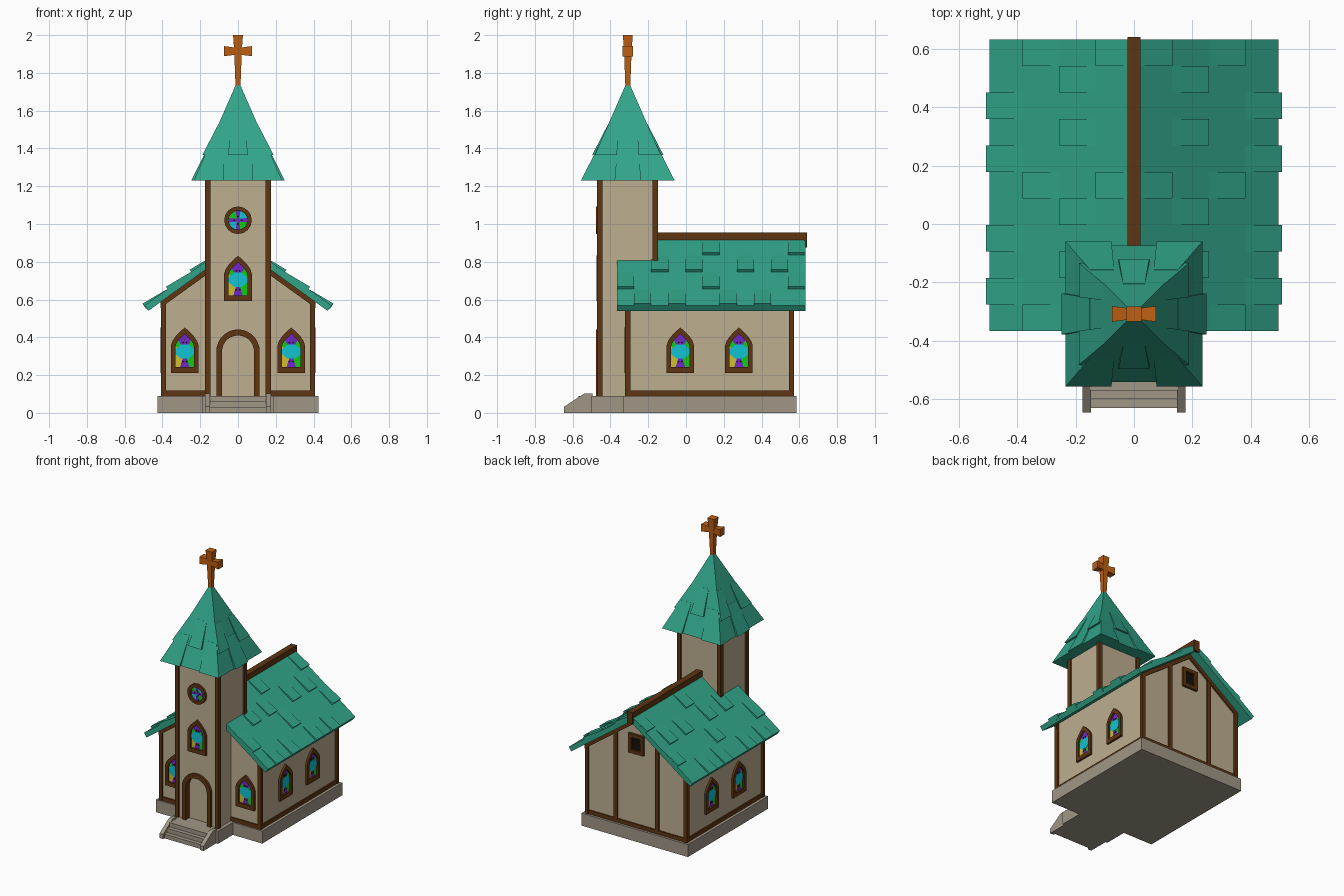
import bpy, bmesh, math
from mathutils import Matrix, Vector

if "Cube" in bpy.data.objects:
    bpy.data.objects.remove(bpy.data.objects["Cube"])

def mat(name, r, g, b):
    m = bpy.data.materials.new(name)
    m.diffuse_color = (r, g, b, 1)
    m.use_nodes = True
    m.node_tree.nodes["Principled BSDF"].inputs["Base Color"].default_value = m.diffuse_color
    return m

ROOF = mat("roof_green", 0.031, 0.375, 0.25)
WALL = mat("plaster_beige", 0.51, 0.425, 0.28)
WOOD = mat("timber_brown", 0.112, 0.036, 0.006)
CROSS = mat("cross_orange", 0.51, 0.115, 0.006)
STONE = mat("stone_grey", 0.35, 0.305, 0.24)
CYAN = mat("glass_cyan", 0.005, 0.55, 0.65)
YELLOW = mat("glass_yellow", 0.62, 0.52, 0.03)
GREEN = mat("glass_green", 0.006, 0.6, 0.006)
PURPLE = mat("glass_purple", 0.17, 0.02, 0.6)
DARK = mat("dark_lead", 0.008, 0.005, 0.003)
TY = -0.308  # tower centre y

def finish(name, bm, mats, M=None, normals=True):
    if normals:
        bmesh.ops.recalc_face_normals(bm, faces=bm.faces[:])
    if M:
        bm.transform(M)
    me = bpy.data.meshes.new(name)
    bm.to_mesh(me)
    bm.free()
    for m in mats:
        me.materials.append(m)
    ob = bpy.data.objects.new(name, me)
    bpy.context.collection.objects.link(ob)
    return ob

def hull(name, groups, m, M=None):
    """One object made of convex solids, one per point group."""
    bm = bmesh.new()
    for pts in groups:
        part = bmesh.new()
        for p in pts:
            part.verts.new(p)
        bmesh.ops.convex_hull(part, input=part.verts[:])
        bmesh.ops.dissolve_limit(part, angle_limit=0.01, verts=part.verts[:], edges=part.edges[:])
        bmesh.ops.recalc_face_normals(part, faces=part.faces[:])
        tmp = bpy.data.meshes.new("tmp")
        part.to_mesh(tmp)
        part.free()
        bm.from_mesh(tmp)
        bpy.data.meshes.remove(tmp)
    return finish(name, bm, [m], M, False)

def box(x0, x1, y0, y1, z0, z1):
    return [(x, y, z) for x in (x0, x1) for y in (y0, y1) for z in (z0, z1)]

def both(groups):
    """Add the copy mirrored in x."""
    return groups + [[(-p[0], p[1], p[2]) for p in g] for g in groups]

def extrude(outline, y0, y1):
    return [(x, y, z) for x, z in outline for y in (y0, y1)]

def ring(name, outer, inner, y0, y1, m, M, closed=True):
    bm = bmesh.new()
    n = len(outer)
    L = [[bm.verts.new((x, y, z)) for x, z in o] for o, y in
         ((outer, y0), (inner, y0), (inner, y1), (outer, y1))]
    for i in range(n if closed else n - 1):
        j = (i + 1) % n
        for a in range(4):
            b = (a + 1) % 4
            bm.faces.new((L[a][i], L[a][j], L[b][j], L[b][i]))
    if not closed:
        for i in (0, n - 1):
            bm.faces.new([l[i] for l in L])
    return finish(name, bm, [m], M)

def arch(w, z0, zs, z1, rounded=False):
    n = 7 if rounded else 4
    half = []
    for i in range(n):
        t = i / n
        if rounded:
            a = t * math.pi / 2
            half.append((w * math.cos(a), zs + (z1 - zs) * math.sin(a)))
        else:
            half.append((w * (1 - t ** 1.6), zs + (z1 - zs) * t))
    half = [(w, z0)] + half
    return half + [(0, z1)] + [(-x, z) for x, z in reversed(half)]

def fan(name, outline, c, rule, M, y):
    bm = bmesh.new()
    cv = bm.verts.new((0, y, c))
    vs = [bm.verts.new((x, y, z)) for x, z in outline]
    for i in range(len(vs)):
        a, b = vs[i], vs[(i + 1) % len(vs)]
        mid = (a.co + b.co) / 2
        bm.faces.new((cv, a, b)).material_index = rule(mid.x, mid.z - c)
    return finish(name, bm, [CYAN, GREEN, YELLOW, PURPLE], M, False)

def place(x, y, z, deg):
    return Matrix.Translation((x, y, z)) @ Matrix.Rotation(math.radians(deg), 4, 'Z')

def leads(name, spots, M):
    hull(name, [[(x + dx, y, z + dz) for y in (-0.0065, -0.003)
                 for dx, dz in ((-.006, 0), (.006, 0), (0, -.006), (0, .006))] for x, z in spots], DARK, M)

def window(M):
    ring("window_frame", arch(.073, 0, .145, .24), arch(.049, .03, .14, .205), -.015, .01, WOOD, M)
    def rule(x, z):
        if abs(x) < 0.4 * abs(z):
            return 3
        return 2 if x < 0 and z < 0 else 1
    out = arch(.05, .03, .14, .206) + [(-.025, .03), (.025, .03)]
    fan("window_glass", out, .112, rule, M, -.003)
    hexa = [(.05, .125), (.02, .15), (-.02, .15), (-.05, .125), (-.05, .1), (-.02, .075), (.02, .075), (.05, .1)]
    hull("window_glass_centre", [extrude(hexa, -.005, -.002)], CYAN, M)
    leads("window_leads", [(s * .009, z) for s in (-1, 1) for z in (.06, .16)], M)

# stone base, steps and cheeks
hull("stone_base", [box(-.425, .425, -.33, .585, 0, .09), box(-.19, .19, -.5, -.32, 0, .09)], STONE)
hull("front_steps", [box(-.15, .15, -.63 + .03 * i, -.49, 0, .03 * (i + 1)) for i in range(3)], STONE)
hull("step_cheeks", both([[(x, y, z) for x in (.147, .176) for y, z in
     ((-.645, 0), (-.645, .033), (-.54, .102), (-.495, .102), (-.495, 0))]]), STONE)

# nave and tower walls, doorway cut into the tower
hull("nave_walls", [extrude([(-.395, .09), (.395, .09), (.395, .595), (0, .88), (-.395, .595)], -.31, .56)], WALL)
tower = hull("tower_walls", [box(-.163, .163, -.46, -.155, .09, 1.235)], WALL)
cutter = hull("door_cutter", [extrude(arch(.09, .05, .32, .415, True), -.5, -.432)], WALL)
cutter.hide_render = True
bpy.context.view_layer.objects.active = tower
mod = tower.modifiers.new("doorway", 'BOOLEAN')
mod.object, mod.operation, mod.solver = cutter, 'DIFFERENCE', 'EXACT'
bpy.ops.object.modifier_apply(modifier=mod.name)
bpy.data.objects.remove(cutter)
ring("door_frame", arch(.115, .09, .325, .442, True), arch(.085, .09, .325, .41, True),
     -.477, -.431, WOOD, None, False)

# timber beams
hull("tower_posts", both([box(.145, .174, y, y + .03, .09, 1.235) for y in (-.471, -.177)]), WOOD)
hull("nave_posts", both([box(.382, .408, y, y + .027, .09, .6) for y in (-.322, .545)]), WOOD)
hull("sill_beams", both([box(.38, .405, -.31, .56, .09, .118), box(.16, .4, -.319, -.3, .09, .118)])
     + [box(-.4, .4, .55, .569, .09, .118)], WOOD)
def rafter(xa, y0, y1):
    return [(x, y, .884 - .72 * x - d) for x in (xa, .41) for y in (y0, y1) for d in (0, .033)]
hull("gable_rafters", both([rafter(.15, -.322, -.305), rafter(0, .555, .572)]), WOOD)
hull("back_posts", both([box(.15, .18, .55, .57, .09, .76)]), WOOD)

# stained windows
for s in (-1, 1):
    window(place(s * .282, -.31, .212, 0))
    for y in (-.03, .28):
        window(place(s * .395, y, .212, s * 90))
window(place(0, -.46, .592, 0))

# round tower window
M = place(0, -.46, 1.02, 0)
def circle(r, n=16):
    return [(r * math.cos(2 * math.pi * i / n), r * math.sin(2 * math.pi * i / n)) for i in range(n)]
ring("round_frame", circle(.073), circle(.05), -.016, .01, WOOD, M)
fan("round_glass", circle(.051), 0, lambda x, z: 0 if x * z > 0 else 1, M, -.003)
for i in range(2):
    hull("round_glass_bar", [extrude([(-.048, -.012), (-.048, .012), (0, .006), (0, -.006)], -.005, -.002),
         extrude([(.048, -.012), (.048, .012), (0, .006), (0, -.006)], -.005, -.002)],
         PURPLE, M @ Matrix.Rotation(math.radians(90 * i), 4, 'Y'))
leads("round_leads", [(.02, 0), (-.02, 0), (0, .02), (0, -.02)], M)

# small dark window in the back gable
M = place(0, .56, .695, 180)
sq = lambda w, h: [(w, -h), (w, h), (-w, h), (-w, -h)]
ring("attic_frame", sq(.06, .07), sq(.035, .045), -.018, .01, WOOD, M)
hull("attic_pane", [extrude(sq(.036, .046), -.004, .002)], DARK, M)

# nave roof: sloped slabs with raised shingles
def slope(x, y, lift):
    return (x + .584 * lift, y, .925 - .72 * x + .812 * lift)
slabs = [[slope(x, y, l) for x in xs for y in ys for l in (0, -.035)]
         for xs, ys in (((0, .495), (-.16, .632)), ((.15, .495), (-.366, -.16)))]
hull("nave_roof", both(slabs), ROOF)
tiles = []
for row, cols in enumerate(((5, 10), (2, 4, 7, 9), (0, 5, 10), (1, 3, 6, 8))):
    for k in cols:
        y0 = -.366 + .0907 * k
        xa, xb = .005 + .125 * row, .123 + .125 * row
        tiles.append([slope(x, y, l) for y in (y0, y0 + .0907)
                      for x, l in ((xa, -.005), (xa, .001), (xb, -.02), (xb, .014))])
hull("roof_shingles", both(tiles), ROOF)
hull("ridge_beam", [box(-.022, .022, -.16, .64, .915, .955), box(-.022, .022, .625, .64, .875, .95)], WOOD)

# spire with shingles
half = lambda z: .008 + .226 * (1.745 - z) / .515
hull("spire", [[(sx * half(z), sy * half(z), z) for sx in (-1, 1) for sy in (-1, 1) for z in (1.23, 1.745)]],
     ROOF, place(0, TY, 0, 0))
sides = [(-1, -1, -.33, -.45), (.33, .45, 1, 1)]  # bottom/top left, bottom/top right
sides[0] = (-1, -1, -.33, -.45)
mid = [(-.3, -.36, .3, .36)]
for k in range(4):
    low, high = (sides, mid) if k % 2 == 0 else (mid, sides)
    groups = []
    for z0, z1, rows in ((1.23, 1.42, low), (1.365, 1.53, high)):
        for l0, l1, r0, r1 in rows:
            groups.append([(u * half(z), -half(z) - l, z) for z, us, ls in
                           ((z0, (l0, r0), (-.004, .014)), (z1, (l1, r1), (-.004, .001)))
                           for u in us for l in ls])
    hull("spire_shingles", groups, ROOF, place(0, TY, 0, 90 * k))

# flared cross
def flare(axis, a, wa, b, wb):
    pts = []
    for t, w in ((a, wa), (b, wb)):
        for p in (-w, w):
            for q in (-w, w):
                pts.append((p, q, t) if axis == 'z' else (t, p, q + 1.915))
    return pts
hull("cross", [flare('z', 1.70, .012, 1.915, .02), flare('z', 1.915, .02, 2.0, .026)]
     + both([flare('x', 0, .017, .075, .027)]), CROSS, place(0, TY, 0, 0))
